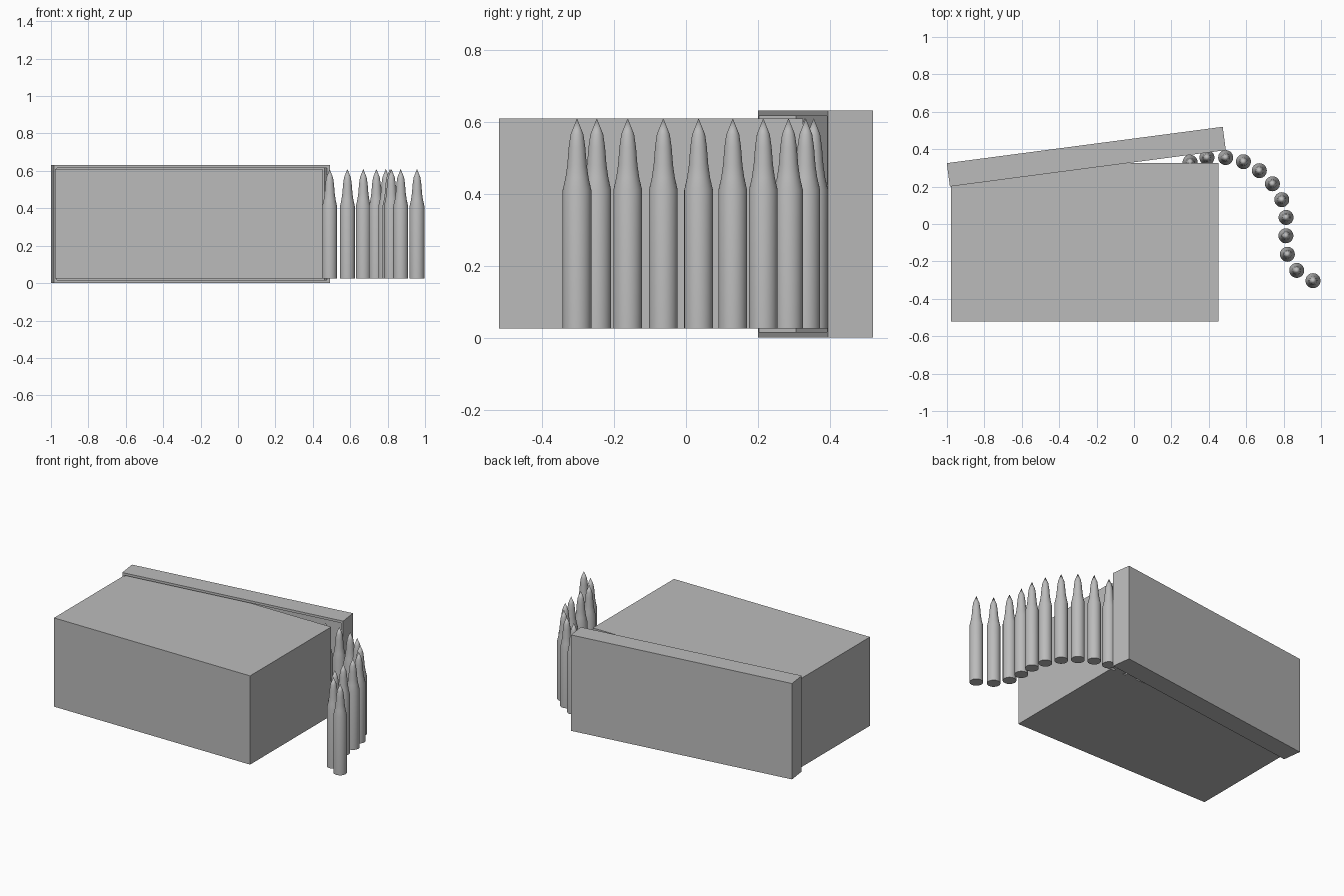
import bpy, bmesh, math
from mathutils import Matrix, Vector

cube = bpy.data.objects.get("Cube")
if cube:
    bpy.data.objects.remove(cube, do_unlink=True)

grey = bpy.data.materials.new("plain grey")
grey.use_nodes = True
grey.diffuse_color = (0.5, 0.5, 0.5, 1)
bsdf = next(n for n in grey.node_tree.nodes if n.type == 'BSDF_PRINCIPLED')
bsdf.inputs["Base Color"].default_value = (0.5, 0.5, 0.5, 1)


def add_object(name, mesh):
    obj = bpy.data.objects.new(name, mesh)
    bpy.context.collection.objects.link(obj)
    return obj


def finish(bm, name):
    bmesh.ops.recalc_face_normals(bm, faces=bm.faces)
    mesh = bpy.data.meshes.new(name)
    bm.to_mesh(mesh)
    bm.free()
    mesh.materials.append(grey)
    return mesh


def open_box(name, size, centre, open_side, wall, angle=0):
    """Hollow box, open towards +y or -y."""
    bm = bmesh.new()
    bmesh.ops.create_cube(bm, size=1, matrix=Matrix.Diagonal((*size, 1)))
    mouth = max(bm.faces, key=lambda f: f.normal.y * open_side)
    bmesh.ops.inset_region(bm, faces=[mouth], thickness=wall)
    # push the mouth inwards to form the cavity
    result = bmesh.ops.extrude_face_region(bm, geom=[mouth])
    verts = [v for v in result["geom"] if isinstance(v, bmesh.types.BMVert)]
    bmesh.ops.translate(bm, verts=verts, vec=Vector((0, -open_side * (size[1] - wall), 0)))
    if mouth.is_valid:
        bmesh.ops.delete(bm, geom=[mouth], context='FACES_ONLY')
    obj = add_object(name, finish(bm, name))
    obj.location = centre
    obj.rotation_euler.z = angle
    return obj


# Crate body, open at the back, and its lid hanging ajar
open_box("crate_body", (1.43, 0.845, 0.585), (-0.263, -0.0975, 0.3175), 1, 0.02)
open_box("crate_lid", (1.488, 0.126, 0.632), (-0.255, 0.36, 0.316), -1, 0.022,
         math.radians(7.5))

# One cartridge, lathed from its profile (radius, height)
profile = [(0, 0.025), (0.04, 0.025), (0.04, 0.41), (0.032, 0.445), (0.027, 0.48),
           (0.023, 0.53), (0.018, 0.565), (0, 0.61)]
bm = bmesh.new()
points = [bm.verts.new((r, 0, z)) for r, z in profile]
edges = [bm.edges.new(pair) for pair in zip(points, points[1:])]
bmesh.ops.spin(bm, geom=points + edges, cent=(0, 0, 0), axis=(0, 0, 1),
               angle=math.tau, steps=32)
bmesh.ops.remove_doubles(bm, verts=bm.verts, dist=0.0005)
cartridge = finish(bm, "cartridge")

# Curving belt of cartridges trailing out of the crate
belt = [(0.30, 0.33), (0.39, 0.355), (0.49, 0.355), (0.585, 0.333), (0.67, 0.285),
        (0.74, 0.215), (0.79, 0.13), (0.813, 0.035), (0.812, -0.063),
        (0.82, -0.162), (0.87, -0.248), (0.957, -0.303)]
for i, (x, y) in enumerate(belt):
    obj = add_object(f"cartridge_{i + 1}", cartridge)
    obj.location = (x, y, 0)

# Smooth the rounded sides while keeping the base edge sharp
bpy.ops.object.select_all(action='DESELECT')
obj.select_set(True)
bpy.context.view_layer.objects.active = obj
for poly in cartridge.polygons:
    poly.use_smooth = True
cartridge.set_sharp_from_angle(angle=math.radians(40))
